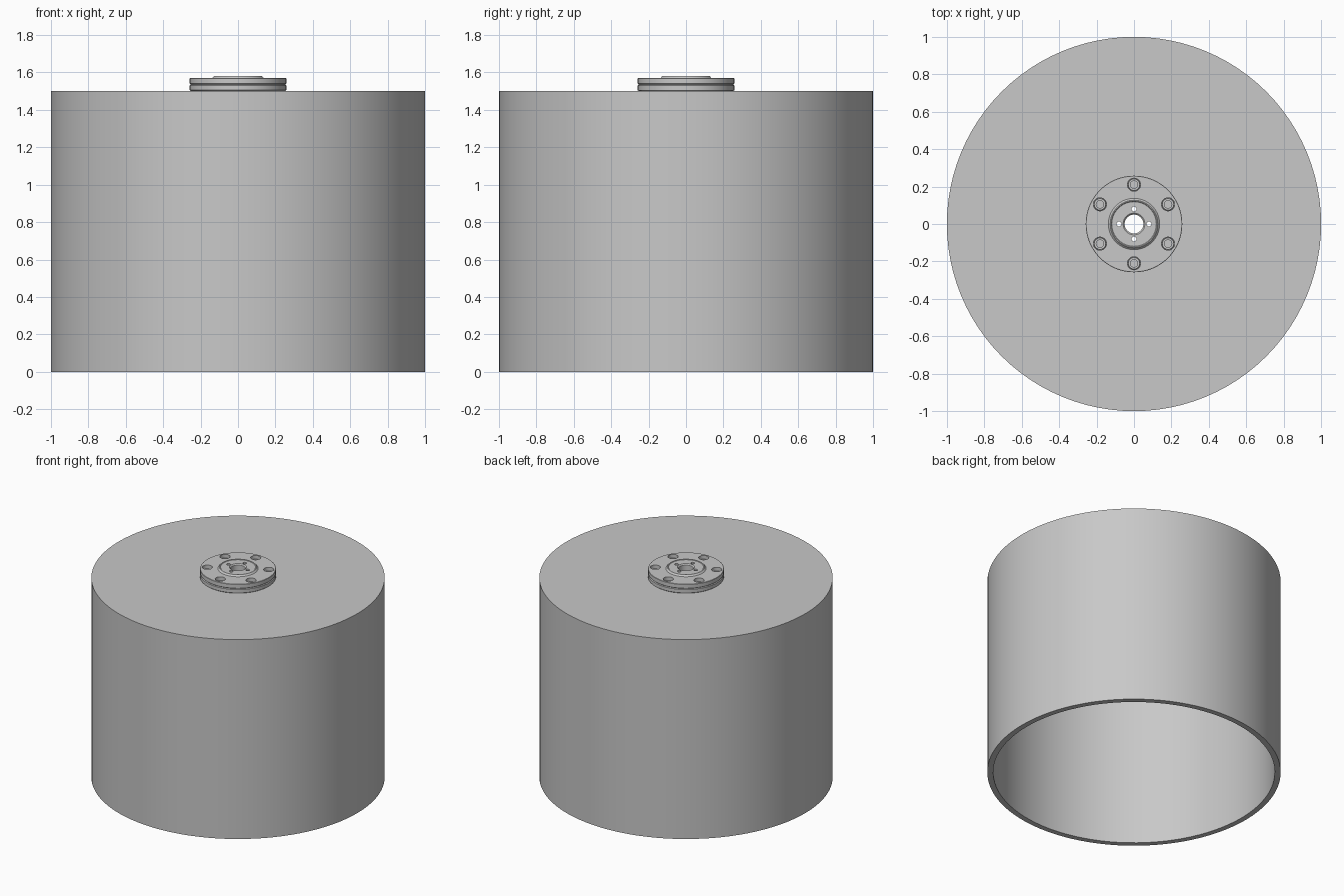
import bpy, bmesh, math
from mathutils import Matrix, Vector

if "Cube" in bpy.data.objects:
    bpy.data.objects.remove(bpy.data.objects["Cube"], do_unlink=True)

grey = bpy.data.materials.new("machined grey")
grey.use_nodes = True
grey.diffuse_color = (0.58, 0.58, 0.58, 1)
grey.node_tree.nodes["Principled BSDF"].inputs["Base Color"].default_value = (0.58, 0.58, 0.58, 1)


def add_object(name, bm):
    bmesh.ops.recalc_face_normals(bm, faces=bm.faces)
    mesh = bpy.data.meshes.new(name)
    bm.to_mesh(mesh)
    bm.free()
    mesh.materials.append(grey)
    obj = bpy.data.objects.new(name, mesh)
    bpy.context.collection.objects.link(obj)
    return obj


def lathe(name, profile, sides=96):
    """Turn a closed (radius, height) profile around the z axis."""
    bm = bmesh.new()
    rings = []
    for r, z in profile:
        rings.append([bm.verts.new((r * math.cos(a), r * math.sin(a), z))
                      for a in (math.tau * i / sides for i in range(sides))])
    for k, ring in enumerate(rings):
        nxt = rings[(k + 1) % len(rings)]
        for i in range(sides):
            j = (i + 1) % sides
            bm.faces.new((ring[i], ring[j], nxt[j], nxt[i]))
    return add_object(name, bm)


def hole_circle(name, count, start, distance, radius, low, high):
    """Ring of upright cylinders used as drills."""
    bm = bmesh.new()
    for i in range(count):
        a = start + math.tau * i / count
        place = Vector((distance * math.cos(a), distance * math.sin(a), (low + high) / 2))
        bmesh.ops.create_cone(bm, cap_ends=True, segments=24, radius1=radius, radius2=radius,
                              depth=high - low, matrix=Matrix.Translation(place))
    obj = add_object(name, bm)
    obj.hide_render = True
    return obj


def activate(obj):
    bpy.ops.object.select_all(action='DESELECT')
    obj.select_set(True)
    bpy.context.view_layer.objects.active = obj


def drill(obj, cutter):
    mod = obj.modifiers.new("drill", 'BOOLEAN')
    mod.operation = 'DIFFERENCE'
    mod.solver = 'EXACT'
    mod.object = cutter
    activate(obj)
    bpy.ops.object.modifier_apply(modifier=mod.name)


# Open-bottomed drum with a closed top
drum = lathe("drum_shell", [(1, 0), (1, 1.5), (0.05, 1.5), (0.05, 1.46), (0.96, 1.46), (0.96, 0)])

# Hub flange with a shallow rim groove and a raised, chamfered boss
hub = lathe("hub_flange", [
    (0.05, 1.5), (0.252, 1.5), (0.258, 1.505), (0.258, 1.53), (0.253, 1.535), (0.258, 1.54),
    (0.258, 1.568), (0.256, 1.57), (0.137, 1.57), (0.133, 1.573), (0.127, 1.582),
    (0.122, 1.582), (0.119, 1.579), (0.058, 1.579), (0.05, 1.571)])

# Pin holes pass through hub and drum; bolt pockets are blind
pins = hole_circle("pin_drill", 4, 0, 0.08, 0.013, 1.4, 1.65)
pockets = hole_circle("bolt_pocket_drill", 6, math.pi / 6, 0.21, 0.035, 1.525, 1.65)
drill(drum, pins)
drill(hub, pins)
drill(hub, pockets)
for cutter in (pins, pockets):
    bpy.data.objects.remove(cutter, do_unlink=True)

# Bolt heads with a round socket, sunk in the pockets
parts = [drum, hub]
for i in range(6):
    a = math.pi / 6 + math.tau * i / 6
    bolt = lathe(f"bolt_head_{i + 1}", [(0.02, 1.526), (0.02, 1.545), (0.031, 1.545),
                                        (0.033, 1.542), (0.033, 1.526)], 24)
    bolt.location = (0.21 * math.cos(a), 0.21 * math.sin(a), 0)
    parts.append(bolt)

for obj in parts:
    activate(obj)
    bpy.ops.object.shade_smooth_by_angle(angle=math.radians(30))
